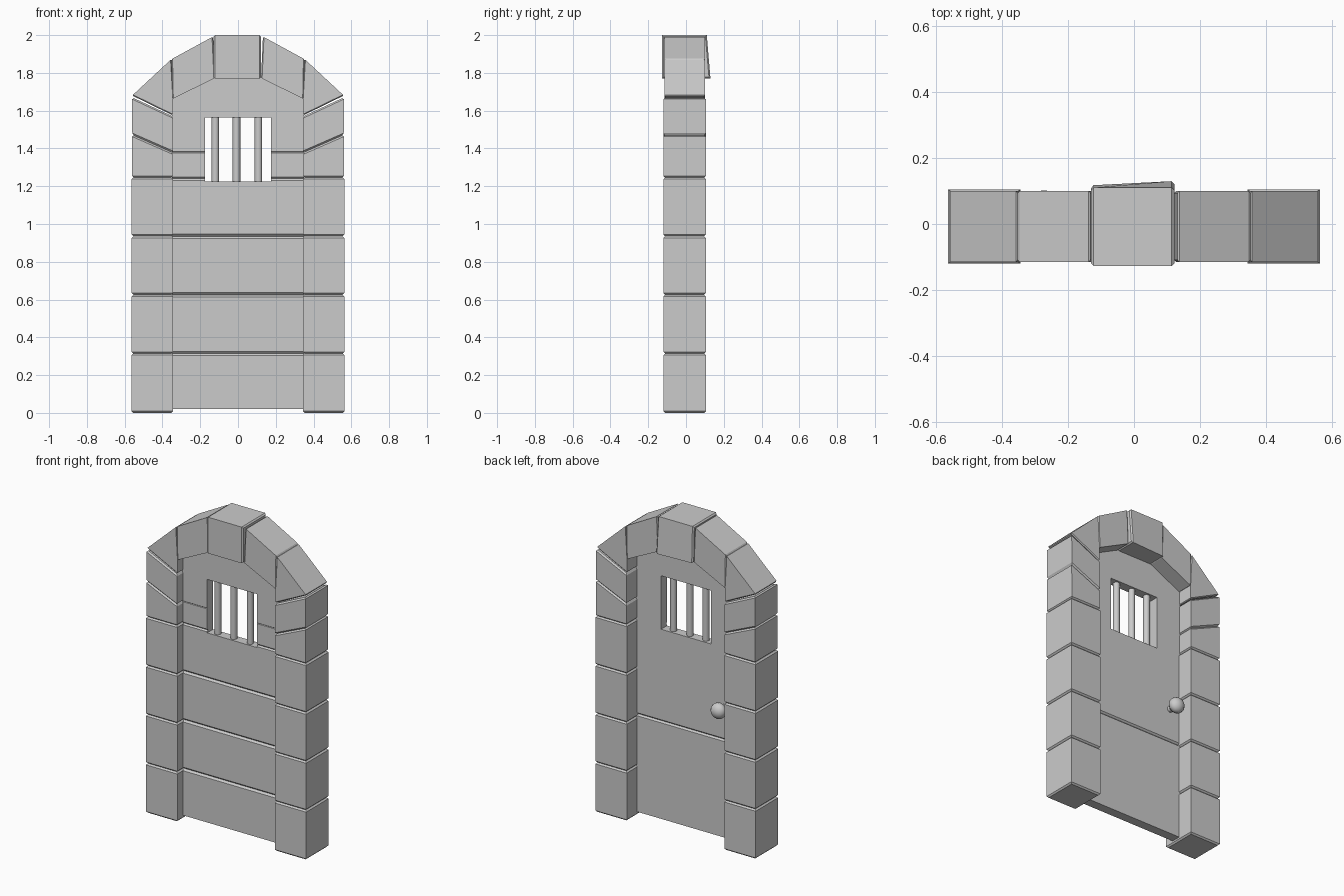
import bpy, bmesh, math
from mathutils import Matrix, Vector

if "Cube" in bpy.data.objects:
    bpy.data.objects.remove(bpy.data.objects["Cube"])


def finish(bm, name):
    bmesh.ops.recalc_face_normals(bm, faces=bm.faces[:])
    me = bpy.data.meshes.new(name)
    bm.to_mesh(me)
    bm.free()
    ob = bpy.data.objects.new(name, me)
    bpy.context.collection.objects.link(ob)
    return ob


def prism(bm, poly, y0, y1):
    a = [bm.verts.new((x, y0, z)) for x, z in poly]
    b = [bm.verts.new((x, y1, z)) for x, z in poly]
    n = len(poly)
    bm.faces.new(a)
    bm.faces.new(b[::-1])
    return [bm.faces.new((a[i], a[(i + 1) % n], b[(i + 1) % n], b[i])) for i in range(n)]


def stone(name, quad, y0, y1, bevel=0.009):
    # quad: bottom outer, bottom inner, top inner, top outer; joint faces get chamfered
    bm = bmesh.new()
    sides = prism(bm, quad, y0, y1)
    edges = list(set(sides[0].edges) | set(sides[2].edges))
    bmesh.ops.bevel(bm, geom=edges, offset=bevel, segments=1, affect='EDGES')
    return finish(bm, name)


def box(bm, center, size, rot_x=0):
    m = Matrix.Translation(center) @ Matrix.Rotation(rot_x, 4, 'X') @ Matrix.Diagonal((*size, 1))
    bmesh.ops.create_cube(bm, size=1, matrix=m)


# Jamb blocks and arch stones, both sides
H = 0.3105
Z0 = 0.004
columns = [[(0.563, Z0 + i * H), (0.343, Z0 + i * H),
            (0.343, Z0 + (i + 1) * H), (0.563, Z0 + (i + 1) * H)] for i in range(4)]
columns[0][0], columns[0][1] = (0.563, 0), (0.343, 0)
columns += [[(0.56, 1.245), (0.345, 1.245), (0.345, 1.378), (0.56, 1.472)],
            [(0.56, 1.472), (0.345, 1.378), (0.345, 1.57), (0.56, 1.67)]]
arch = [[(0.56, 1.68), (0.345, 1.575), (0.348, 1.662), (0.352, 1.873)],
        [(0.352, 1.873), (0.348, 1.662), (0.122, 1.772), (0.132, 1.992)]]
for side, s in (("left", -1), ("right", 1)):
    for i, q in enumerate(columns):
        stone(f"{side}_jamb_stone_{i + 1}", [(s * x, z) for x, z in q], -0.12, 0.105)
    for i, q in enumerate(arch):
        stone(f"{side}_arch_stone_{i + 1}", [(s * x, z) for x, z in q], -0.115, 0.1, 0.006)

# Keystone, uneven at the back
bm = bmesh.new()
prism(bm, [(-0.13, 1.77), (0.122, 1.77), (0.122, 2.0), (-0.13, 2.0)], -0.127, 0.11)
for v in bm.verts:
    if v.co.y > 0 and v.co.z < 1.8:
        v.co.y = 0.13 if v.co.x > 0 else 0.117
ends = [f for f in bm.faces if abs(f.calc_center_median().x) > 0.1]
bmesh.ops.bevel(bm, geom=list({e for f in ends for e in f.edges}), offset=0.008,
                segments=1, affect='EDGES')
finish(bm, "keystone")

# Door panel filling the opening
bm = bmesh.new()
prism(bm, [(-0.35, 0.02), (0.35, 0.02), (0.35, 1.67), (0.125, 1.78),
           (-0.125, 1.78), (-0.35, 1.67)], -0.06, 0.0)
door = finish(bm, "door_panel")

# Cutters: barred window opening and plank grooves
bm = bmesh.new()
box(bm, (0, -0.03, 1.395), (0.35, 0.3, 0.34))
window = finish(bm, "window_cutter")
bm = bmesh.new()
for z, y, w in ((0.315, -0.06, 0.016), (0.625, -0.06, 0.016), (0.935, -0.06, 0.016),
                (1.24, -0.06, 0.012), (1.38, -0.06, 0.004), (0.64, 0.0, 0.014)):
    box(bm, (0, y, z), (1, w, w), math.pi / 4)
grooves = finish(bm, "groove_cutter")
for cutter in (grooves, window):
    mod = door.modifiers.new(cutter.name, 'BOOLEAN')
    mod.operation, mod.solver, mod.object = 'DIFFERENCE', 'EXACT', cutter
    cutter.hide_render = True
    cutter.display_type = 'WIRE'
bpy.context.view_layer.objects.active = door
door.select_set(True)
for mod in list(door.modifiers):
    bpy.ops.object.modifier_apply(modifier=mod.name)
for cutter in (grooves, window):
    bpy.data.objects.remove(cutter)

# Window bars
for i, x in enumerate((-0.12, -0.008, 0.108)):
    bpy.ops.mesh.primitive_cylinder_add(vertices=12, radius=0.02, depth=0.35,
                                        location=(x, -0.03, 1.395))
    bpy.context.object.name = f"window_bar_{i + 1}"
    bpy.ops.object.shade_smooth_by_angle()

# Door knob with its neck on the back
bpy.ops.mesh.primitive_uv_sphere_add(segments=12, ring_count=8, radius=0.05,
                                     location=(-0.272, 0.062, 0.85), rotation=(math.pi / 2, 0, 0))
bpy.context.object.name = "door_knob"
bpy.context.object.scale = (1, 1, 0.8)
bpy.ops.object.shade_smooth_by_angle()
bpy.ops.mesh.primitive_cylinder_add(vertices=12, radius=0.02, depth=0.05,
                                    location=(-0.272, 0.02, 0.85), rotation=(math.pi / 2, 0, 0))
bpy.context.object.name = "knob_neck"
bpy.ops.object.shade_smooth_by_angle()
